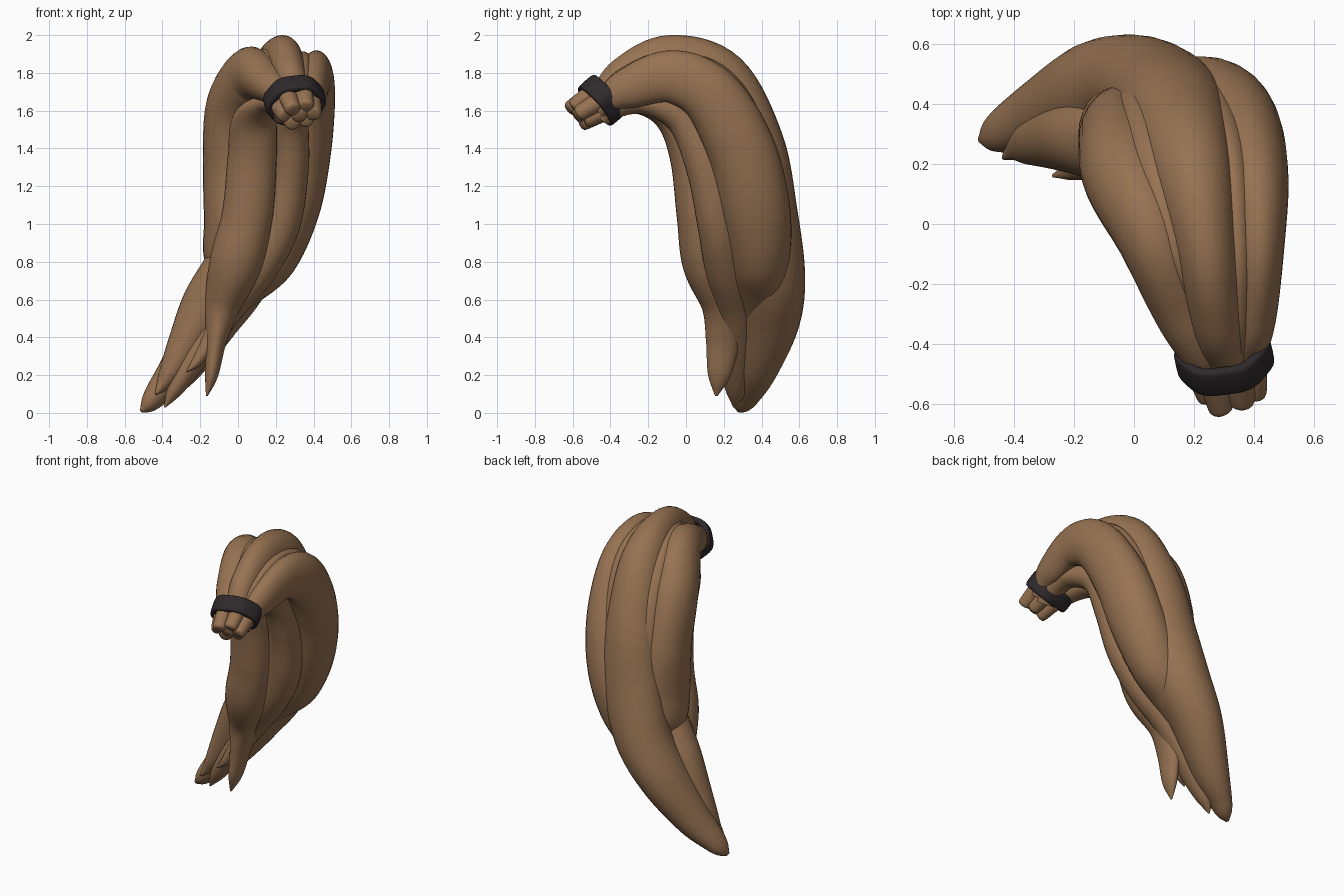
import bpy, bmesh, math
from mathutils import Vector


def material(name, rgb):
    m = bpy.data.materials.new(name)
    m.diffuse_color = (*rgb, 1)
    return m


BROWN = material("warm brown hair", (0.31, 0.17, 0.085))
DARK = material("dark band", (0.028, 0.022, 0.024))


def finish(name, bm, mat):
    bmesh.ops.recalc_face_normals(bm, faces=bm.faces)
    for f in bm.faces:
        f.smooth = True
    me = bpy.data.meshes.new(name)
    bm.to_mesh(me)
    bm.free()
    me.materials.append(mat)
    ob = bpy.data.objects.new(name, me)
    bpy.context.collection.objects.link(ob)
    bpy.ops.object.select_all(action='DESELECT')
    bpy.context.view_layer.objects.active = ob
    ob.select_set(True)
    bpy.ops.object.shade_smooth_by_angle(angle=math.radians(50))
    return ob


def spline(p, steps):
    """Catmull-Rom through tuples of any length."""
    p = [tuple(2 * a - b for a, b in zip(p[0], p[1]))] + p + \
        [tuple(2 * a - b for a, b in zip(p[-1], p[-2]))]
    out = []
    for i in range(1, len(p) - 2):
        for s in range(steps):
            t = s / steps
            out.append([0.5 * (2 * b + (c - a) * t + (2 * a - 5 * b + 4 * c - d) * t * t
                               + (3 * b - a - 3 * c + d) * t ** 3)
                        for a, b, c, d in zip(*p[i - 1:i + 3])])
    return out + [list(p[-2])]


def strand(name, pts, sides=28, steps=8, tuck=False):
    """Lock of hair: each point is x, y, z, sideways radius, depth radius."""
    if tuck:  # extra start point hidden inside the band
        x, y, z, rs, rd = pts[0]
        pts = [(x * .85 + .045, y - .055, z - .055, rs * .85, rd * .8)] + pts
    path = spline(pts, steps)
    pos = [Vector(q[:3]) for q in path]
    bm = bmesh.new()
    rings = []
    for i, q in enumerate(path):
        t = (pos[min(i + 1, len(pos) - 1)] - pos[max(i - 1, 0)]).normalized()
        side = Vector((1, 0, 0))
        side = (side - t * side.dot(t)).normalized()
        depth = t.cross(side)
        rs, rd = max(q[3], 0.004), max(q[4], 0.004)
        rings.append([bm.verts.new(pos[i] + side * rs * math.cos(a) + depth * rd * math.sin(a))
                      for a in (2 * math.pi * k / sides for k in range(sides))])
    for r0, r1 in zip(rings, rings[1:]):
        for k in range(sides):
            j = (k + 1) % sides
            bm.faces.new((r0[k], r0[j], r1[j], r1[k]))
    bm.faces.new(rings[0])
    bm.faces.new(rings[-1])
    return finish(name, bm, BROWN)


# Locks, running from the band over the arch and down to the tips
strand("centre_back_lock", [
    (.30, -.44, 1.69, .07, .065), (.275, -.32, 1.785, .085, .105), (.24, -.09, 1.85, .105, .15),
    (.19, .18, 1.76, .14, .16), (.14, .36, 1.42, .17, .16), (.09, .43, 1.06, .19, .16),
    (.0, .455, .74, .18, .175), (-.14, .435, .50, .15, .17), (-.30, .37, .25, .11, .125),
    (-.42, .32, .11, .07, .085), (-.475, .295, .045, .045, .055), (-.512, .28, .01, .01, .012)],
    tuck=True)
strand("right_lock", [
    (.375, -.41, 1.66, .07, .075), (.40, -.30, 1.72, .075, .11), (.415, -.08, 1.78, .085, .14),
    (.40, .13, 1.68, .115, .16), (.35, .29, 1.40, .145, .18), (.27, .365, 1.09, .165, .185),
    (.15, .39, .82, .16, .16), (.04, .37, .64, .09, .12), (-.05, .33, .50, .03, .03)], tuck=True)
strand("left_lock", [
    (.225, -.42, 1.685, .08, .075), (.165, -.29, 1.74, .10, .10), (.06, -.04, 1.79, .12, .15),
    (-.03, .16, 1.62, .14, .16), (-.045, .265, 1.30, .14, .175), (-.04, .28, 1.02, .14, .185),
    (-.045, .305, .82, .135, .16), (-.04, .33, .66, .06, .07)], tuck=True)
strand("front_lock", [
    (.24, -.41, 1.62, .07, .055), (.17, -.24, 1.635, .08, .055), (.09, -.09, 1.55, .12, .07),
    (.075, .015, 1.35, .13, .10), (.05, .07, 1.05, .135, .12), (-.01, .12, .80, .14, .14),
    (-.08, .20, .58, .10, .12), (-.115, .195, .38, .055, .09), (-.14, .175, .20, .035, .06),
    (-.165, .16, .09, .005, .007)], tuck=True)
strand("sweep_lock", [
    (-.01, .24, .96, .09, .09), (-.055, .27, .78, .125, .14), (-.165, .29, .57, .135, .13),
    (-.28, .285, .36, .095, .10), (-.37, .27, .19, .055, .07), (-.435, .22, .10, .006, .007)])
strand("inner_right_lock", [
    (.34, -.39, 1.61, .07, .055), (.33, -.22, 1.64, .07, .06), (.29, -.02, 1.55, .085, .085),
    (.275, .11, 1.30, .10, .11), (.22, .17, 1.00, .11, .11), (.10, .21, .77, .11, .11),
    (-.06, .26, .55, .09, .10), (-.23, .265, .29, .07, .09), (-.33, .265, .13, .045, .06),
    (-.388, .255, .03, .005, .006)], tuck=True)
strand("right_sliver_lock", [
    (.34, -.42, 1.68, .05, .06), (.345, -.30, 1.76, .05, .08), (.345, -.09, 1.80, .06, .115),
    (.32, .15, 1.70, .08, .14), (.26, .33, 1.40, .10, .13), (.20, .40, 1.02, .10, .13),
    (.09, .41, .72, .09, .10), (.0, .39, .54, .02, .02)], tuck=True)
strand("left_sliver_lock", [
    (.25, -.43, 1.685, .06, .06), (.22, -.28, 1.76, .05, .08), (.13, -.06, 1.82, .065, .11),
    (.055, .15, 1.70, .08, .14), (.02, .32, 1.40, .09, .13), (.0, .35, 1.05, .09, .13),
    (-.05, .38, .78, .03, .05)], tuck=True)
strand("small_middle_tip", [
    (-.04, .19, .62, .06, .06), (-.14, .20, .40, .05, .055), (-.21, .18, .28, .03, .035),
    (-.27, .16, .22, .004, .005)])

# Band frame: axis through the gathered hair
axis = Vector((-.17, .74, .65)).normalized()
side = (Vector((1, 0, 0)) - axis * axis.x).normalized()
up = side.cross(axis) * -1
centre = Vector((.30, -.445, 1.655))

# Elastic band: flat rounded strip swept round a slightly six-sided oval
bm = bmesh.new()
N, M = 48, 16
grid = []
for i in range(N):
    a = 2 * math.pi * i / N
    bump = 1 + .03 * math.cos(6 * a)
    ring = []
    for k in range(M):
        b = 2 * math.pi * k / M
        c, s = math.cos(b), math.sin(b)
        out = .02 * math.copysign(abs(c) ** .5, c)
        along = .053 * math.copysign(abs(s) ** .5, s)
        ring.append(bm.verts.new(centre + axis * along + side * (.14 * bump + out) * math.cos(a)
                                 + up * (.12 * bump + out) * math.sin(a)))
    grid.append(ring)
for i in range(N):
    for k in range(M):
        g, h, j = grid[i], grid[(i + 1) % N], (k + 1) % M
        bm.faces.new((g[k], h[k], h[j], g[j]))
finish("hair_band", bm, DARK)

# Short gathered root ends poking out in front of the band
for i in range(7):
    a = 2 * math.pi * i / 6
    spread = 0 if i == 6 else 1
    off = (side * .076 * math.cos(a) + up * .058 * math.sin(a)) * spread
    length = .15 + .012 * math.cos(3 * a + 1)
    pts = []
    for d, w, r in ((.0, 1.15, .052), (.06, 1.1, .049), (length - .02, 1, .044),
                    (length, .98, .039), (length + .008, .96, .025)):
        p = centre - axis * d + off * w - up * d * .18
        pts.append((p.x, p.y, p.z, r, r))
    strand(f"root_end_{i + 1}", pts, sides=14, steps=4)
